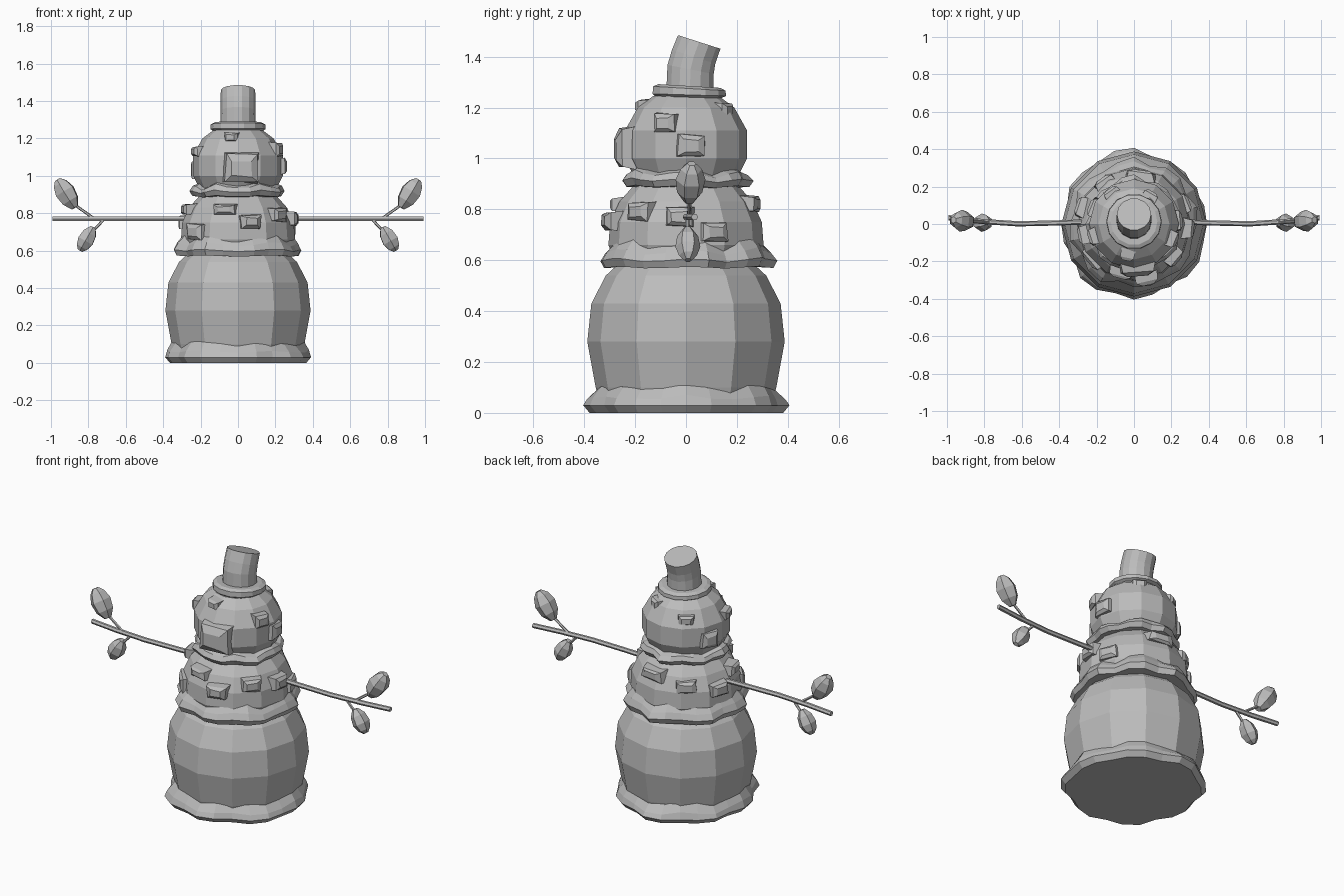
import bpy, bmesh, math, random
from mathutils import Vector, Matrix

random.seed(4)
old = bpy.data.objects.get("Cube")
if old:
    bpy.data.objects.remove(old, do_unlink=True)

grey = bpy.data.materials.new("plain grey")
grey.use_nodes = True
grey.diffuse_color = (0.5, 0.5, 0.5, 1)
grey.node_tree.nodes["Principled BSDF"].inputs["Base Color"].default_value = (0.5, 0.5, 0.5, 1)


def finish(bm, name, mirror=False):
    bmesh.ops.recalc_face_normals(bm, faces=bm.faces)
    mesh = bpy.data.meshes.new(name)
    bm.to_mesh(mesh)
    bm.free()
    mesh.materials.append(grey)
    obj = bpy.data.objects.new(name, mesh)
    bpy.context.collection.objects.link(obj)
    if mirror:
        obj.modifiers.new("Mirror", "MIRROR")
    return obj


def loft(bm, rings):
    """Bridge equal rings of points and cap both ends."""
    loops = [[bm.verts.new(p) for p in ring] for ring in rings]
    n = len(loops[0])
    for a, b in zip(loops, loops[1:]):
        for i in range(n):
            j = (i + 1) % n
            bm.faces.new((a[i], a[j], b[j], b[i]))
    bm.faces.new(loops[0][::-1])
    bm.faces.new(loops[-1])


def ring(r, z, n=12, y=0, slope=0, squash=1):
    """Circle of points; slope lowers its back edge."""
    pts = []
    for i in range(n):
        a = math.tau * i / n
        dy = r * math.sin(a) * squash
        pts.append(Vector((r * math.cos(a), y + dy, z - slope * dy)))
    return pts


def lathe(name, profile, n=12):
    bm = bmesh.new()
    loft(bm, [ring(r, z, n) for r, z in profile])
    return finish(bm, name)


# Stacked snowballs
lathe("lower_body", [(.33, .01), (.355, .1), (.388, .28), (.372, .43), (.315, .54), (.25, .6)])
lathe("middle_body", [(.27, .57), (.305, .66), (.298, .75), (.262, .83), (.2, .9)])
lathe("head", [(.16, .87), (.2, .92), (.24, 1.0), (.24, 1.11), (.19, 1.2), (.13, 1.245)])


def skirt(name, profile, wave, lift, n=24):
    """Ragged rim of slumped snow with irregular lobes."""
    offs = [wave * (math.sin(math.tau * i / 3 + .5) * .6 + random.uniform(-.5, .5)) for i in range(n)]
    tops = [lift * (math.cos(math.tau * i / 4) * .6 + random.uniform(-.4, .4)) for i in range(n)]
    bm = bmesh.new()
    rings = []
    for k, (r, z, w, t) in enumerate(profile):
        pts = ring(r, z, n)
        for i, p in enumerate(pts):
            s = (r + offs[i] * w) / r
            pts[i] = Vector((p.x * s, p.y * s, z + tops[i] * t))
        rings.append(pts)
    loft(bm, rings)
    return finish(bm, name)


skirt("base_snow_rim", [(.365, 0, 1, 0), (.39, .03, 1, 0), (.378, .06, .8, .5), (.345, .105, .3, 1), (.31, .11, 0, 0)], .024, .025)
skirt("waist_snow_rim", [(.26, .575, 0, 0), (.325, .572, 1, .2), (.34, .602, 1, .4), (.322, .635, .7, .7), (.288, .675, .2, 1), (.25, .68, 0, 0)], .024, .025)
skirt("neck_snow_rim", [(.17, .885, 0, 0), (.235, .89, 1, .3), (.252, .915, 1, .5), (.236, .94, .6, .9), (.2, .955, .2, 1), (.16, .95, 0, 0)], .018, .02)


def lump(bm, angle, radius, z, width, height, depth):
    """Tapered block leaning out of a snowball; angle 0 is the front."""
    a = math.radians(angle)
    out = Vector((math.sin(a), -math.cos(a), 0))
    side = Vector((math.cos(a), math.sin(a), 0))
    centre = out * radius + Vector((0, 0, z))
    rings = []
    for scale, d in ((1, -.06), (.85, depth * .55), (.5, depth)):
        pts = []
        for sx, sz in ((-1, -1), (1, -1), (1, 1), (-1, 1)):
            w = sx * width * scale * random.uniform(.42, .56)
            h = sz * height * scale * random.uniform(.42, .56)
            pts.append(centre + side * w + out * d + Vector((0, 0, h)))
        rings.append(pts)
    loft(bm, rings)


# Snow lumps on the head and middle
bm = bmesh.new()
for args in [(4, .23, 1.04, .2, .17, .05), (-12, .165, 1.205, .08, .06, .035),
             (-72, .225, 1.13, .1, .06, .03), (-112, .23, 1.03, .12, .1, .03),
             (68, .22, 1.14, .1, .08, .03), (95, .23, 1.05, .12, .1, .03),
             (150, .17, 1.19, .09, .06, .03), (-145, .2, 1.15, .1, .06, .03)]:
    lump(bm, *args)
finish(bm, "head_snow_lumps")

bm = bmesh.new()
for args in [(13, .29, .755, .13, .08, .045), (-15, .27, .82, .13, .06, .03),
             (-78, .275, .82, .12, .06, .03), (-108, .295, .75, .12, .08, .03),
             (-50, .29, .7, .14, .1, .03), (50, .28, .79, .12, .08, .03),
             (85, .292, .77, .13, .08, .03), (112, .29, .71, .13, .08, .03),
             (172, .265, .82, .16, .07, .025), (-145, .27, .78, .13, .08, .03)]:
    lump(bm, *args)
finish(bm, "middle_snow_lumps")

# Hat with a crown that bends backwards
bm = bmesh.new()
loft(bm, [ring(.13, 1.238, 14, .013), ring(.148, 1.25, 14, .013, .03),
          ring(.146, 1.275, 14, .013, .06), ring(.125, 1.285, 14, .013, .06)])
finish(bm, "hat_brim")
bm = bmesh.new()
loft(bm, [ring(.095, 1.26, 14, .015), ring(.093, 1.35, 14, .018, .2),
          ring(.093, 1.40, 14, .03, .32, .94), ring(.092, 1.458, 14, .052, .32, .93)])
finish(bm, "hat_crown")


def stick(bm, path, r, n=6):
    """Thin straight-sided rod following mostly sideways points."""
    axis = (Vector(path[-1]) - Vector(path[0])).normalized()
    turn = axis.to_track_quat("Z", "Y")
    loft(bm, [[Vector(p) + turn @ q for q in ring(r, 0, n)] for p in path])


# Arms, twigs and leaf buds, mirrored across the body
bm = bmesh.new()
stick(bm, [(.24, .012, .77), (.4, .006, .77), (.62, .001, .77), (.82, .014, .77), (.992, .034, .77)], .014)
finish(bm, "arm_stick", True)

bm = bmesh.new()
stick(bm, [(.76, .01, .765), (.88, .015, .85)], .008, 5)
stick(bm, [(.71, .005, .775), (.78, .007, .7)], .008, 5)
finish(bm, "arm_twigs", True)


def bud(name, base, tip, r):
    base, tip = Vector(base), Vector(tip)
    axis = tip - base
    turn = axis.to_track_quat("Z", "Y")
    bm = bmesh.new()
    rings = []
    for t, s in ((0, .35), (.25, .85), (.58, 1), (.85, .72), (1, .3)):
        rings.append([base + axis * t + turn @ q for q in ring(r * s, 0, 6)])
    loft(bm, rings)
    finish(bm, name, True)


bud("upper_bud", (.872, .012, .83), (.965, .022, .98), .059)
bud("lower_bud", (.774, .006, .725), (.845, .008, .6), .049)
